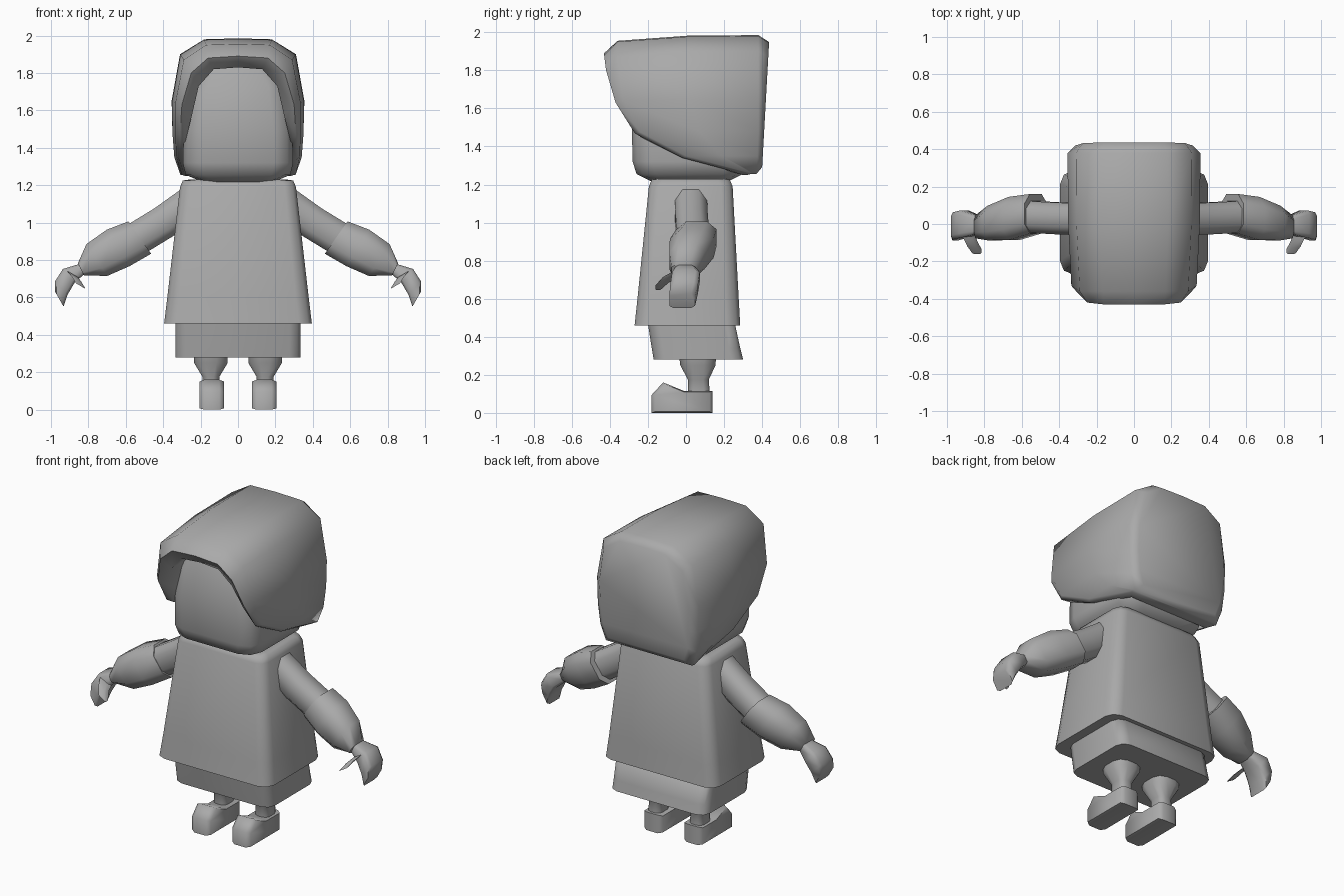
import bpy, bmesh, math
from mathutils import Vector

if "Cube" in bpy.data.objects:
    bpy.data.objects.remove(bpy.data.objects["Cube"])

grey = bpy.data.materials.new("plain_grey")
grey.diffuse_color = (0.40, 0.40, 0.40, 1)
grey.use_nodes = True
grey.node_tree.nodes["Principled BSDF"].inputs["Base Color"].default_value = grey.diffuse_color


def finish(name, verts, faces, angle=60):
    """Make a smooth shaded object with outward normals."""
    me = bpy.data.meshes.new(name)
    me.from_pydata([tuple(v) for v in verts], [], faces)
    bm = bmesh.new()
    bm.from_mesh(me)
    bmesh.ops.recalc_face_normals(bm, faces=bm.faces)
    bm.to_mesh(me)
    bm.free()
    me.materials.append(grey)
    ob = bpy.data.objects.new(name, me)
    bpy.context.collection.objects.link(ob)
    bpy.ops.object.select_all(action='DESELECT')
    ob.select_set(True)
    bpy.context.view_layer.objects.active = ob
    bpy.ops.object.shade_smooth_by_angle(angle=math.radians(angle))
    return ob


def loft(name, rings, angle=60):
    """Skin closed rings of equal length and cap both ends."""
    n = len(rings[0])
    verts = [v for r in rings for v in r]
    faces = [(k * n + i, k * n + (i + 1) % n, (k + 1) * n + (i + 1) % n, (k + 1) * n + i)
             for k in range(len(rings) - 1) for i in range(n)]
    faces += [tuple(range(n)), tuple(range((len(rings) - 1) * n, len(rings) * n))]
    return finish(name, verts, faces, angle)


def slab(z, hx, y0, y1, c, cx=0):
    """Horizontal rounded rectangle with corner radius c."""
    pts = []
    for q, (sx, y, sy) in enumerate([(1, y1, -1), (-1, y1, -1), (-1, y0, 1), (1, y0, 1)]):
        for t in (0, 45, 90):
            a = math.radians(q * 90 + t)
            pts.append(Vector((cx + sx * (hx - c) + c * math.cos(a),
                               y + sy * c + c * math.sin(a), z)))
    return pts


def limb_ring(x, z, y, tilt, h, d, power=0.75):
    """Eight sided ring across a limb; tilt is the limb's downward angle."""
    t = math.radians(tilt)
    up = Vector((math.sin(t), 0, math.cos(t)))
    side = Vector((0, 1, 0))
    pts = []
    for i in range(8):
        a = math.radians(22.5 + 45 * i)
        c, s = math.cos(a), math.sin(a)
        pts.append(Vector((x, y, z)) + up * h * math.copysign(abs(s) ** power, s)
                   + side * d * math.copysign(abs(c) ** power, c))
    return pts


def pair(name, rings, angle=60):
    """Left and right copies of a lofted part."""
    loft("right_" + name, rings, angle)
    loft("left_" + name, [[Vector((-v.x, v.y, v.z)) for v in r] for r in rings], angle)


# Coat, skirt and head
loft("coat", [slab(0.46, 0.395, -0.27, 0.285, 0.07), slab(0.60, 0.378, -0.255, 0.277, 0.07),
              slab(1.19, 0.31, -0.195, 0.245, 0.06), slab(1.225, 0.295, -0.18, 0.23, 0.06),
              slab(1.23, 0.26, -0.15, 0.20, 0.05)], 80)
loft("skirt", [slab(0.28, 0.335, -0.17, 0.30, 0.06), slab(0.34, 0.335, -0.18, 0.285, 0.06),
               slab(0.50, 0.335, -0.205, 0.25, 0.06)], 80)
loft("head", [slab(1.205, 0.16, -0.16, 0.20, 0.08), slab(1.255, 0.28, -0.26, 0.30, 0.10),
              slab(1.32, 0.295, -0.28, 0.31, 0.10), slab(1.50, 0.29, -0.285, 0.31, 0.10),
              slab(1.70, 0.265, -0.27, 0.30, 0.10), slab(1.83, 0.20, -0.22, 0.27, 0.10)])

# Hood: half arches from crown to lower back corner, mirrored and skinned
front = [(0, -.36, 1.955), (.17, -.36, 1.95), (.29, -.36, 1.87), (.335, -.33, 1.64),
         (.335, -.24, 1.475), (.33, 0, 1.35), (.30, .34, 1.255)]
rim = [(0, -.43, 1.89), (.16, -.43, 1.88), (.25, -.42, 1.80), (.30, -.37, 1.63),
       (.31, -.27, 1.47), (.315, -.02, 1.34), (.285, .32, 1.25)]
inner = [(0, -.38, 1.83), (.13, -.38, 1.82), (.21, -.36, 1.73), (.245, -.30, 1.58),
         (.28, -.22, 1.44), (.29, 0, 1.335), (.27, .30, 1.25)]
back = [(0, .38, 1.985), (.18, .38, 1.98), (.31, .38, 1.90), (.355, .38, 1.65),
        (.35, .38, 1.48), (.335, .375, 1.35), (.30, .37, 1.255)]
deep = [(x, min(y + 0.22, 0.30), z) for x, y, z in inner]
mid = [tuple(0.5 * (p + q) + d for p, q, d in zip(a, b, (0.008 if a[0] else 0, 0, 0.012 if i < 3 else 0)))
       for i, (a, b) in enumerate(zip(front, back))]
end = [(x * 0.88, 0.435 - 0.05 * (1.95 - z), 1.62 + (z - 1.62) * 0.9) for x, y, z in back]
rows = []
for half in (deep, inner, rim, front, mid, back, end):
    rows.append([(-x, y, z) for x, y, z in half[:0:-1]] + half)
n = len(rows[0])
faces = [(k * n + i, k * n + i + 1, (k + 1) * n + i + 1, (k + 1) * n + i)
         for k in range(len(rows) - 1) for i in range(n - 1)]
# underside strip below the nape, then the back panel
faces += [(k * n + n - 1, k * n, (k + 1) * n, (k + 1) * n + n - 1) for k in range(1, len(rows) - 1)]
faces.append(tuple(range((len(rows) - 1) * n, len(rows) * n)))
finish("hood", [v for r in rows for v in r], faces, 70)

# Arms: shoulder, wide sleeve, hand and thumb
pair("upper_arm", [limb_ring(0.26, 1.10, 0.025, 33, 0.095, 0.09),
                   limb_ring(0.40, 1.00, 0.03, 33, 0.095, 0.09),
                   limb_ring(0.58, 0.89, 0.04, 33, 0.095, 0.09)])
pair("sleeve", [limb_ring(0.525, 0.92, 0.055, 35, 0.112, 0.112),
                limb_ring(0.64, 0.865, 0.03, 32, 0.122, 0.122),
                limb_ring(0.755, 0.80, 0.005, 33, 0.108, 0.098),
                limb_ring(0.84, 0.75, -0.015, 27, 0.038, 0.065)])
pair("hand", [limb_ring(0.83, 0.755, -0.005, 30, 0.03, 0.05, 0.5),
              limb_ring(0.905, 0.715, 0.0, 40, 0.05, 0.075, 0.4),
              limb_ring(0.945, 0.65, -0.01, 45, 0.05, 0.075, 0.4),
              limb_ring(0.955, 0.59, -0.02, 30, 0.046, 0.07, 0.4)])
pair("thumb", [limb_ring(0.885, 0.725, -0.05, 60, 0.035, 0.03, 0.4),
               limb_ring(0.865, 0.70, -0.105, 60, 0.032, 0.02, 0.4),
               limb_ring(0.84, 0.66, -0.145, 60, 0.03, 0.015, 0.4)])

# Legs
pair("leg", [slab(0.10, 0.045, 0.01, 0.125, 0.03, 0.145), slab(0.175, 0.045, 0.01, 0.12, 0.03, 0.145),
             slab(0.25, 0.09, -0.03, 0.155, 0.06, 0.145), slab(0.33, 0.09, -0.04, 0.16, 0.06, 0.145)])


# Shoes: side profile swept across the foot, narrowed on top at the edges
def shoe_ring(x, k):
    prof = [(-.18, 0.005), (-.18, .10), (-.12, .165), (-.01, .12), (.14, .12), (.14, 0.005)]
    return [Vector((x, -0.02 + (y + 0.02) * k, 0.07 + (z - 0.07) * k - 0.005)) for y, z in prof]


pair("shoe", [shoe_ring(0.075, 0.9), shoe_ring(0.10, 1), shoe_ring(0.18, 1), shoe_ring(0.205, 0.9)], 70)
